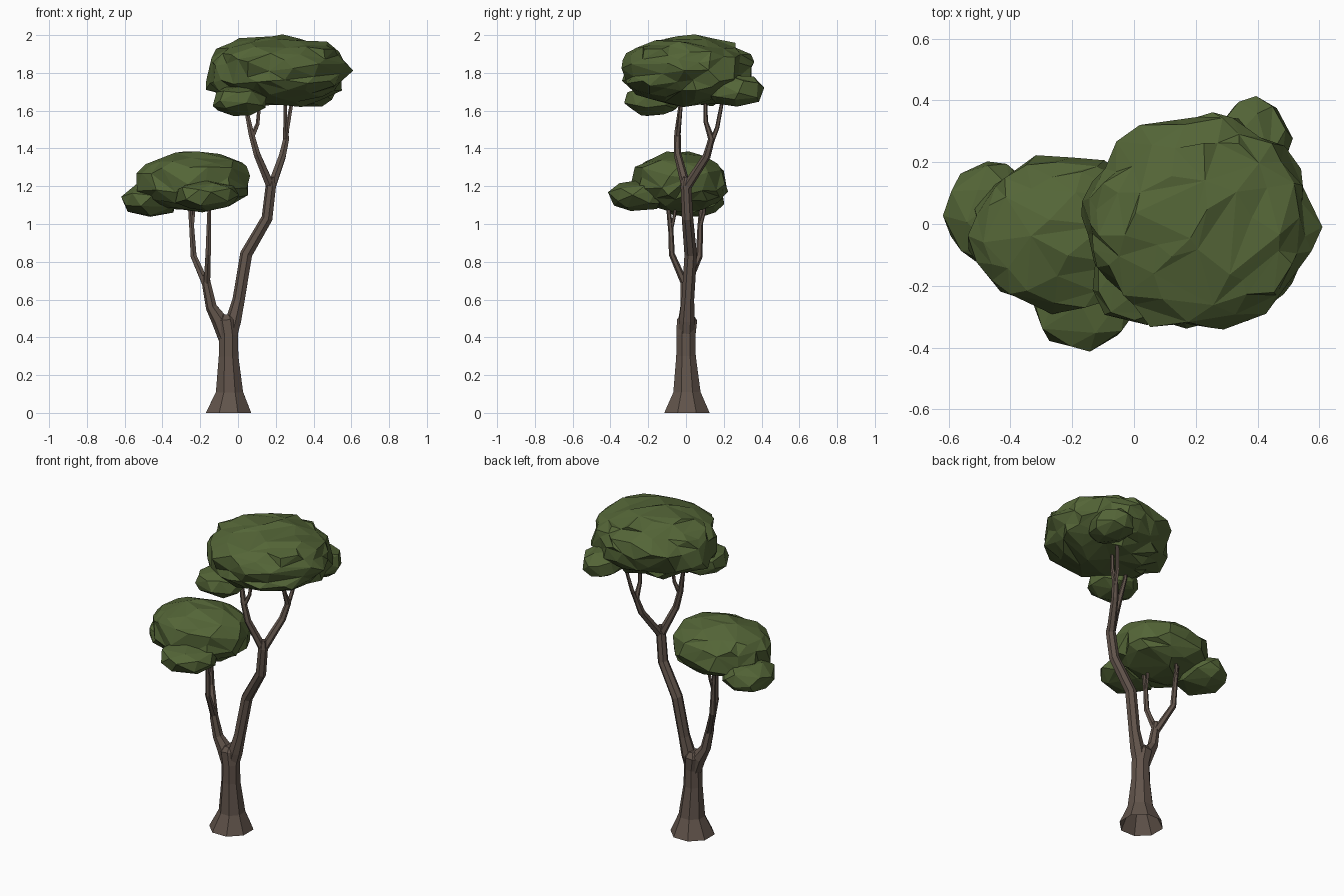
import bpy, bmesh, math
from mathutils import Vector, noise

old = bpy.data.objects.get("Cube")
if old:
    bpy.data.objects.remove(old, do_unlink=True)


def material(name, color):
    mat = bpy.data.materials.new(name)
    mat.use_nodes = True
    mat.diffuse_color = color
    mat.node_tree.nodes["Principled BSDF"].inputs["Base Color"].default_value = color
    return mat


bark = material("bark brown", (0.12, 0.088, 0.07, 1))
leaf = material("leaf green", (0.088, 0.13, 0.038, 1))


def add_object(name, bm, mat):
    bmesh.ops.recalc_face_normals(bm, faces=bm.faces)
    mesh = bpy.data.meshes.new(name)
    bm.to_mesh(mesh)
    bm.free()
    mesh.materials.append(mat)
    obj = bpy.data.objects.new(name, mesh)
    bpy.context.collection.objects.link(obj)
    return obj


def limb(name, sides, *stops):
    """Faceted tube, open at the foot, through stops of (x, y, z, radius)."""
    bm = bmesh.new()
    pts = [Vector(s[:3]) for s in stops]
    rings = []
    for i, p in enumerate(pts):
        axis = (pts[min(i + 1, len(pts) - 1)] - pts[max(i - 1, 0)]).normalized()
        if i == 0 and p.z == 0:
            axis = Vector((0, 0, 1))
        turn = Vector((0, 0, 1)).rotation_difference(axis)
        ring = []
        for k in range(sides):
            a = math.tau * (k + 0.5) / sides
            ring.append(bm.verts.new(p + turn @ Vector((math.cos(a), math.sin(a), 0)) * stops[i][3]))
        rings.append(ring)
    for low, high in zip(rings, rings[1:]):
        for k in range(sides):
            n = (k + 1) % sides
            bm.faces.new((low[k], low[n], high[n], high[k]))
    bm.faces.new(rings[-1])
    return add_object(name, bm, bark)


def foliage(name, low, high, seed, detail, keep, taper=0.0, bumps=0.15):
    """Billowy, faceted leaf mass fitted to the box from low to high."""
    bm = bmesh.new()
    bmesh.ops.create_icosphere(bm, subdivisions=detail, radius=1)
    for v in bm.verts:
        d = v.co.copy()
        size = 1 + 0.06 * noise.noise(d * 1.7 + Vector((seed, 0, 0)))
        size += bumps * abs(noise.noise(d * 2.6 + Vector((0, seed, 0))))
        size += 0.3 * bumps * noise.noise(d * 4.5 + Vector((0, 0, seed)))
        v.co = d * size
        v.co.z = math.copysign(abs(d.z) ** 0.82, d.z) * size
        v.co.y *= 1 + taper * d.x
    # Fit the lumpy shape to its box
    for axis in range(3):
        values = [v.co[axis] for v in bm.verts]
        a, b = min(values), max(values)
        for v in bm.verts:
            t = (v.co[axis] - a) / (b - a)
            v.co[axis] = low[axis] + t * (high[axis] - low[axis])
    obj = add_object(name, bm, leaf)
    # Thin the mesh into large irregular facets
    mod = obj.modifiers.new("facets", 'DECIMATE')
    mod.ratio = keep
    bpy.context.view_layer.objects.active = obj
    bpy.ops.object.modifier_apply(modifier=mod.name)


# Trunk with flared foot
limb("trunk", 8, (-0.05, 0.005, 0, 0.13), (-0.045, 0.005, 0.11, 0.078),
     (-0.05, 0, 0.3, 0.056), (-0.05, 0, 0.41, 0.054), (-0.062, 0.005, 0.49, 0.058),
     (-0.06, 0.005, 0.52, 0.035))

# Tall limb and its fork
limb("tall_limb", 7, (-0.045, 0, 0.4, 0.042), (-0.022, 0.005, 0.49, 0.043),
     (0.005, 0.01, 0.6, 0.034), (0.045, 0.025, 0.84, 0.034), (0.155, 0.008, 1.03, 0.031),
     (0.175, 0, 1.2, 0.029), (0.177, 0, 1.25, 0.016))
limb("tall_left_branch", 6, (0.172, 0, 1.2, 0.025), (0.1, -0.045, 1.37, 0.02),
     (0.07, -0.045, 1.48, 0.017), (0.04, -0.03, 1.62, 0.011), (0.03, -0.03, 1.7, 0.008))
limb("tall_left_twig", 5, (0.075, -0.045, 1.46, 0.014), (0.105, -0.035, 1.53, 0.011),
     (0.12, -0.02, 1.7, 0.008))
limb("tall_right_branch", 6, (0.175, 0, 1.19, 0.025), (0.235, 0.11, 1.36, 0.021),
     (0.255, 0.135, 1.45, 0.018), (0.25, 0.105, 1.54, 0.012), (0.25, 0.1, 1.7, 0.009))
limb("tall_right_twig", 5, (0.25, 0.13, 1.42, 0.014), (0.262, 0.165, 1.51, 0.012),
     (0.285, 0.19, 1.64, 0.01), (0.3, 0.2, 1.7, 0.008))

# Short limb and its fork
limb("short_limb", 7, (-0.06, 0, 0.39, 0.042), (-0.095, 0.003, 0.49, 0.045),
     (-0.14, 0, 0.56, 0.031), (-0.165, -0.005, 0.68, 0.025), (-0.168, -0.005, 0.73, 0.017))
limb("short_left_branch", 6, (-0.165, 0, 0.67, 0.022), (-0.235, 0.07, 0.83, 0.018),
     (-0.245, 0.075, 0.98, 0.015), (-0.26, 0.085, 1.15, 0.01))
limb("short_left_twig", 5, (-0.243, 0.075, 0.99, 0.012), (-0.235, 0.095, 1.06, 0.01),
     (-0.23, 0.1, 1.15, 0.008))
limb("short_right_branch", 6, (-0.165, -0.005, 0.68, 0.02), (-0.158, -0.075, 0.84, 0.016),
     (-0.155, -0.08, 0.96, 0.014), (-0.15, -0.1, 1.15, 0.01))
limb("short_right_twig", 5, (-0.156, -0.08, 0.96, 0.01), (-0.152, -0.06, 1.05, 0.009),
     (-0.15, -0.055, 1.15, 0.007))

# Upper canopy with two hanging clumps
foliage("upper_canopy", (-0.18, -0.34, 1.62), (0.605, 0.36, 2.0), 8.6, 4, 0.22, 0.08, 0.2)
foliage("upper_front_clump", (-0.135, -0.33, 1.57), (0.15, -0.03, 1.735), 7.1, 3, 0.16)
foliage("upper_back_clump", (0.26, 0.12, 1.62), (0.51, 0.41, 1.79), 12.4, 3, 0.16)

# Lower canopy with two hanging clumps
foliage("lower_canopy", (-0.54, -0.29, 1.065), (0.075, 0.22, 1.385), 26.3, 4, 0.12)
foliage("lower_left_clump", (-0.61, -0.13, 1.04), (-0.32, 0.2, 1.21), 30.2, 3, 0.16)
foliage("lower_front_clump", (-0.33, -0.41, 1.07), (0, -0.1, 1.23), 41.9, 3, 0.16)
